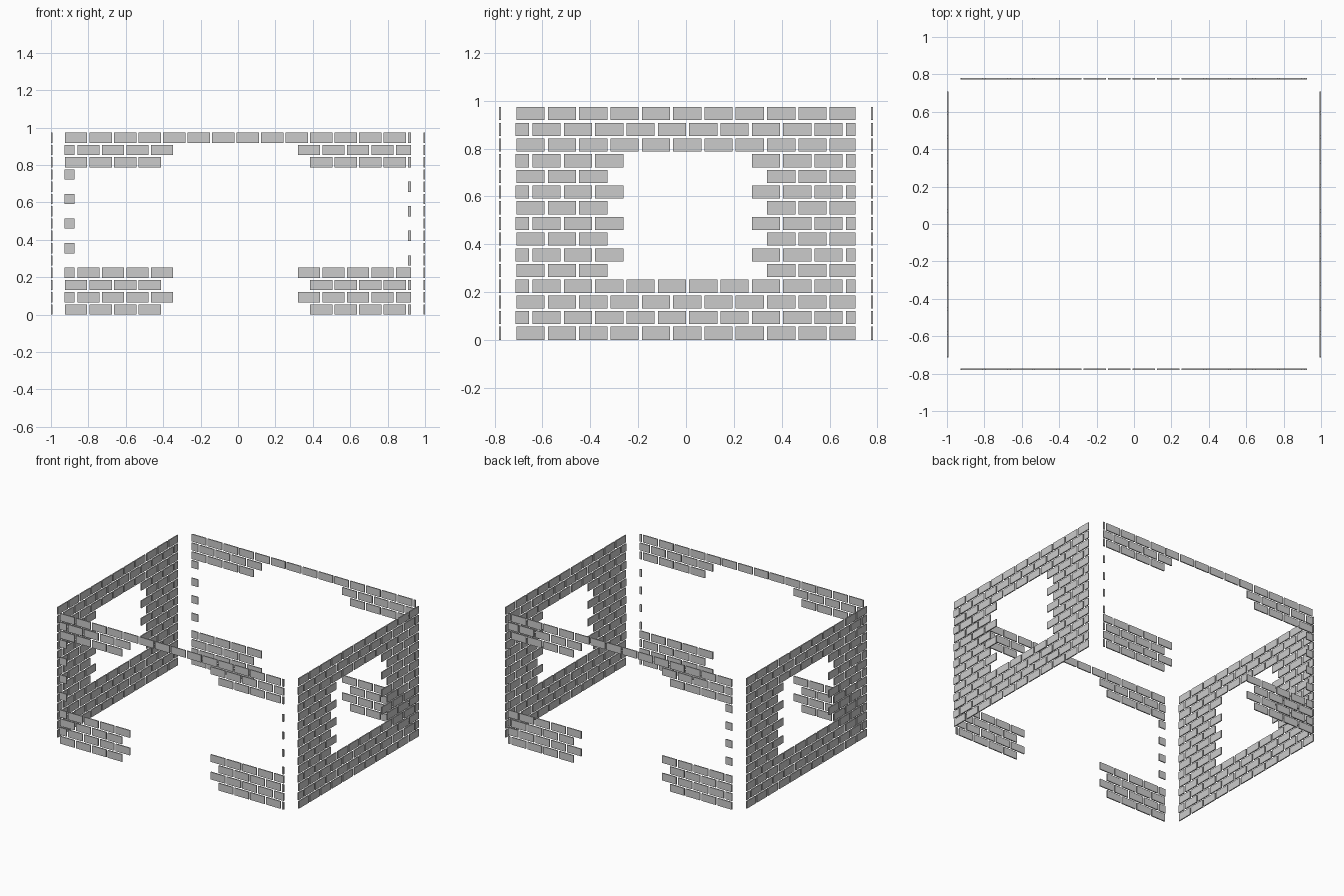
import bpy, bmesh

if "Cube" in bpy.data.objects:
    bpy.data.objects.remove(bpy.data.objects["Cube"])

PITCH_X, PITCH_Z = 0.131, 0.0656   # brick spacing along a wall and between courses
BRICK_W, BRICK_H, DEPTH = 0.118, 0.055, 0.008
ROWS = 15


def add_box(bm, lo, hi):
    """One brick as a closed box."""
    verts = bmesh.ops.create_cube(bm, size=1)["verts"]
    for v in verts:
        for i in range(3):
            v.co[i] = lo[i] if v.co[i] < 0 else hi[i]


def course(row, even_start, odd_start, end):
    """Brick spans of a full course; odd courses begin with a half brick."""
    spans = []
    x = even_start
    if row % 2:
        spans.append((even_start - 0.004, odd_start - 0.0145))
        x = odd_start
    while x < end - 0.005:
        spans.append((x, min(x + BRICK_W, end)))
        x += PITCH_X
    return spans


def wall(name, along, offset, even_start, odd_start, end, opening):
    """Running-bond wall; opening(row) gives the span left free of bricks."""
    bm = bmesh.new()
    for row in range(ROWS):
        gap = opening(row)
        z0 = row * PITCH_Z
        for a, b in course(row, even_start, odd_start, end):
            if gap and gap[0] < (a + b) / 2 < gap[1]:
                continue
            d0, d1 = offset - DEPTH / 2, offset + DEPTH / 2
            if along == "x":
                add_box(bm, (a, d0, z0), (b, d1, z0 + BRICK_H))
            else:
                add_box(bm, (d0, a, z0), (d1, b, z0 + BRICK_H))
    mesh = bpy.data.meshes.new(name)
    bm.to_mesh(mesh)
    bm.free()
    obj = bpy.data.objects.new(name, mesh)
    bpy.context.collection.objects.link(obj)


def window(row):
    return (-0.31, 0.31) if 4 <= row <= 11 else None


def cross_opening(row):
    if row == ROWS - 1:
        return None                  # lintel course
    if 4 <= row <= 11:
        return (-0.87, 0.90)         # only end bricks remain
    return (-0.36, 0.36)             # corner blocks


# Side walls with a window
for name, x in (("left_wall_bricks", -0.996), ("right_wall_bricks", 0.996)):
    wall(name, "y", x, -0.709, -0.642, 0.709, window)

# Front and back walls with a large opening
for name, y in (("front_wall_bricks", -0.777), ("back_wall_bricks", 0.777)):
    wall(name, "x", y, -0.924, -0.859, 0.924, cross_opening)
